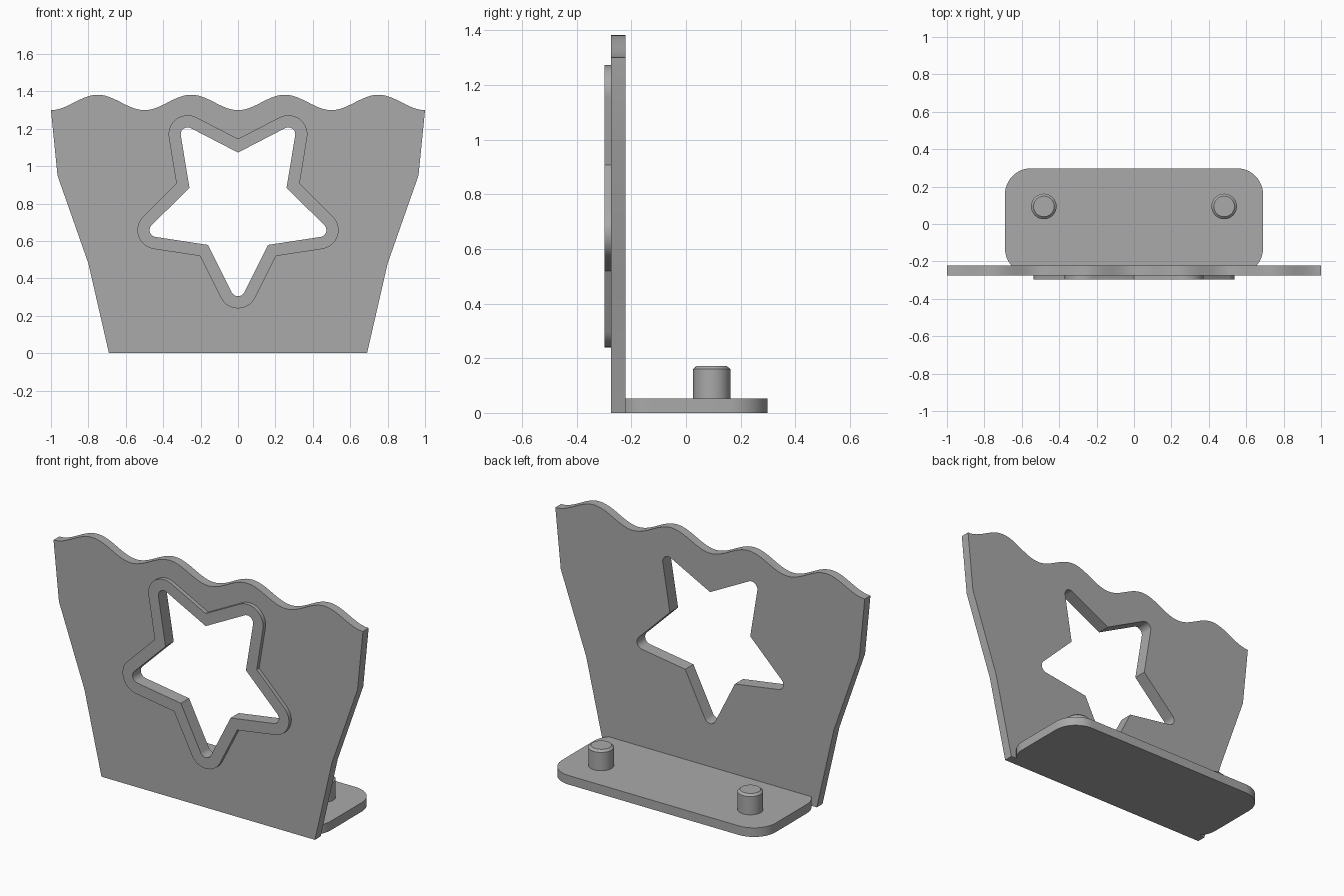
import bpy, bmesh, math
from math import sin, cos, pi, radians
from mathutils import Vector

if "Cube" in bpy.data.objects:
    bpy.data.objects.remove(bpy.data.objects["Cube"])

grey = bpy.data.materials.new("plain grey")
grey.diffuse_color = (0.4, 0.4, 0.4, 1)
grey.use_nodes = True
grey.node_tree.nodes["Principled BSDF"].inputs["Base Color"].default_value = grey.diffuse_color


def finish(ob):
    """Weld, fix normals, colour and shade a mesh object."""
    bm = bmesh.new()
    bm.from_mesh(ob.data)
    bmesh.ops.remove_doubles(bm, verts=bm.verts, dist=1e-5)
    bmesh.ops.recalc_face_normals(bm, faces=bm.faces)
    bm.to_mesh(ob.data)
    bm.free()
    ob.data.materials.clear()
    ob.data.materials.append(grey)
    bpy.ops.object.select_all(action='DESELECT')
    ob.select_set(True)
    bpy.context.view_layer.objects.active = ob
    bpy.ops.object.shade_smooth_by_angle(angle=radians(25))


def slab(name, outlines, low, high, upright=False):
    """Fill nested outlines and extrude them along z, or along y if upright."""
    cu = bpy.data.curves.new(name, 'CURVE')
    cu.dimensions = '2D'
    cu.fill_mode = 'BOTH'
    cu.extrude = (high - low) / 2
    for pts in outlines:
        sp = cu.splines.new('POLY')
        sp.points.add(len(pts) - 1)
        for p, (x, y) in zip(sp.points, pts):
            p.co = (x, y, 0, 1)
        sp.use_cyclic_u = True
    ob = bpy.data.objects.new(name, cu)
    bpy.context.collection.objects.link(ob)
    mid = (low + high) / 2
    if upright:
        ob.rotation_euler.x = pi / 2
        ob.location.y = mid
    else:
        ob.location.z = mid
    bpy.ops.object.select_all(action='DESELECT')
    ob.select_set(True)
    bpy.context.view_layer.objects.active = ob
    bpy.ops.object.convert(target='MESH')
    ob = bpy.context.object
    bpy.ops.object.transform_apply(location=True, rotation=True, scale=True)
    finish(ob)


def star(offset):
    """Five-pointed star, one point down, round tips, grown by offset."""
    cz, tip_r = 0.80, 0.037 + offset
    notch = 0.273 + offset / 0.886
    half = radians(90 - 26.57)
    pts = []
    for i in range(5):
        a = -pi / 2 + i * 2 * pi / 5
        c = Vector((0.458 * cos(a), cz + 0.458 * sin(a)))
        for k in range(17):
            t = a - half + 2 * half * k / 16
            pts.append((c.x + tip_r * cos(t), c.y + tip_r * sin(t)))
        n = a + pi / 5
        pts.append((notch * cos(n), cz + notch * sin(n)))
    return pts


# Upright panel: tapered sides, wavy top, star opening
side = [(0.69, 0), (0.80, 0.48), (0.965, 0.95)]
wave = [(1 - i / 48, 1.341 - 0.041 * cos(4 * pi * i / 48)) for i in range(97)]
panel = side + wave + [(-x, z) for x, z in reversed(side)]
slab("panel", [panel, star(0)], -0.275, -0.222, upright=True)

# Raised rim around the star
slab("star_rim", [star(0.065), star(0)], -0.298, -0.275, upright=True)

# Rounded foot plate
r, hx, y0, y1 = 0.14, 0.69, -0.27, 0.298
foot = []
for q, (sx, cy) in enumerate([(1, y1 - r), (-1, y1 - r), (-1, y0 + r), (1, y0 + r)]):
    for k in range(13):
        t = (q + k / 12) * pi / 2
        foot.append((sx * (hx - r) + r * cos(t), cy + r * sin(t)))
slab("foot_plate", [foot], 0, 0.053)

# Two chamfered pegs
for name, sx in (("left_peg", -1), ("right_peg", 1)):
    me = bpy.data.meshes.new(name)
    bm = bmesh.new()
    rings = []
    for rad, z in ((0.068, 0.045), (0.068, 0.160), (0.055, 0.172)):
        rings.append([bm.verts.new((sx * 0.482 + rad * cos(2 * pi * i / 48),
                                    0.094 + rad * sin(2 * pi * i / 48), z))
                      for i in range(48)])
    for a, b in zip(rings, rings[1:]):
        for i in range(48):
            j = (i + 1) % 48
            bm.faces.new((a[i], a[j], b[j], b[i]))
    bm.faces.new(rings[0])
    bm.faces.new(rings[-1])
    bm.to_mesh(me)
    bm.free()
    ob = bpy.data.objects.new(name, me)
    bpy.context.collection.objects.link(ob)
    finish(ob)
